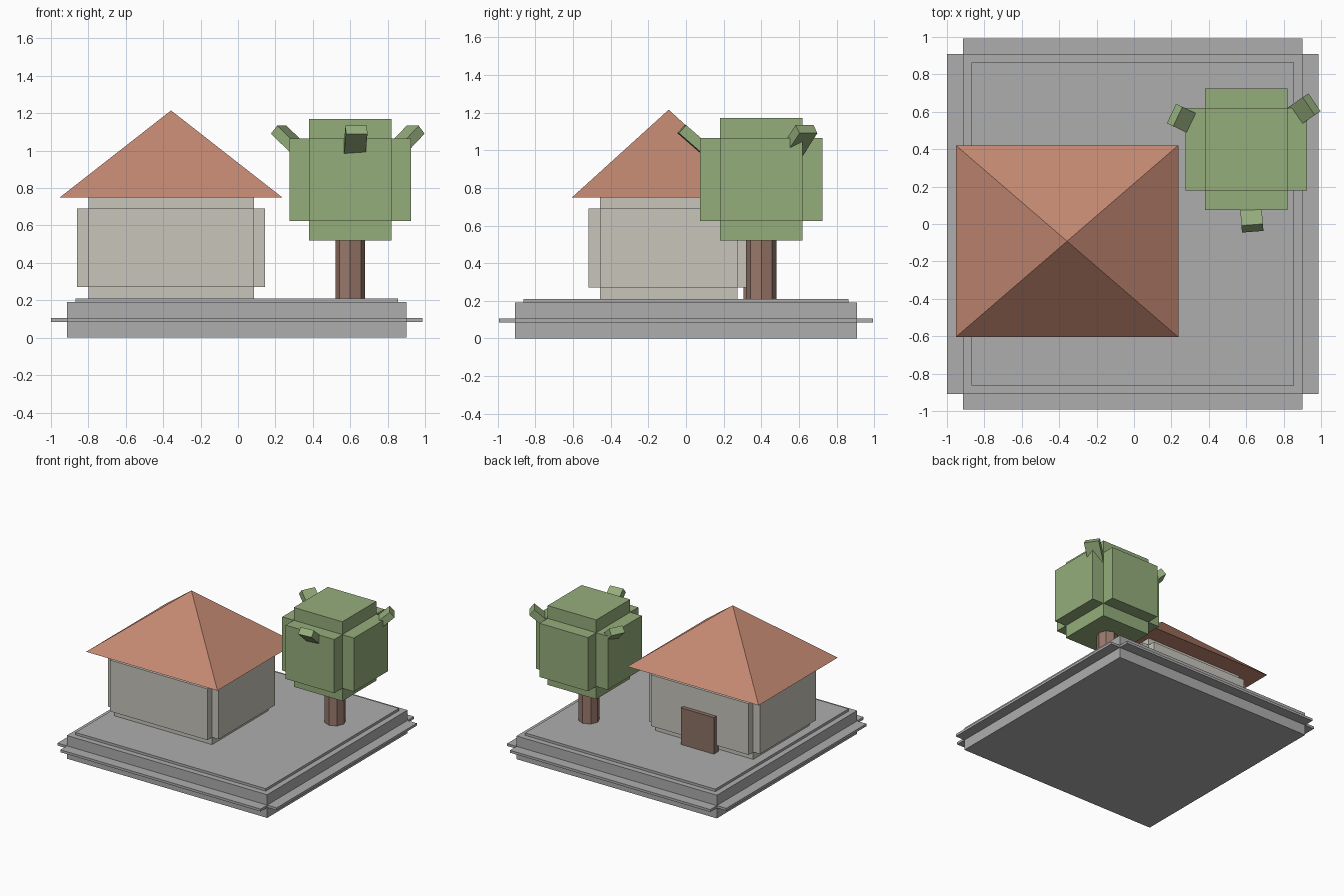
import bpy, bmesh
from math import radians, pi
from mathutils import Matrix, Vector

if "Cube" in bpy.data.objects:
    bpy.data.objects.remove(bpy.data.objects["Cube"])


def paint(name, rgb):
    m = bpy.data.materials.new(name)
    m.diffuse_color = (*rgb, 1)
    m.use_nodes = True
    m.node_tree.nodes["Principled BSDF"].inputs["Base Color"].default_value = m.diffuse_color
    return m


STONE = paint("stone", (0.42, 0.42, 0.42))
PLASTER = paint("plaster", (0.58, 0.56, 0.5))
TILE = paint("tile", (0.55, 0.25, 0.17))
WOOD = paint("wood", (0.27, 0.17, 0.13))
BARK = paint("bark", (0.32, 0.19, 0.15))
LEAF = paint("leaf", (0.3, 0.42, 0.2))


def finish(name, bm, mat, matrix=Matrix()):
    mesh = bpy.data.meshes.new(name)
    bm.to_mesh(mesh)
    bm.free()
    mesh.materials.append(mat)
    obj = bpy.data.objects.new(name, mesh)
    obj.matrix_world = matrix
    bpy.context.collection.objects.link(obj)
    return obj


def block(name, center, size, mat, step=0.0, rotation=Matrix()):
    """Box; with a step, every face is pushed outward to leave notched edges."""
    bm = bmesh.new()
    bmesh.ops.create_cube(bm, size=1)
    bmesh.ops.scale(bm, vec=size, verts=bm.verts)
    if step:
        bm.normal_update()
        for face in list(bm.faces):
            n = face.normal.copy()
            new = bmesh.ops.extrude_discrete_faces(bm, faces=[face])["faces"][0]
            bmesh.ops.translate(bm, vec=n * step, verts=new.verts)
        bmesh.ops.recalc_face_normals(bm, faces=bm.faces)
    return finish(name, bm, mat, Matrix.Translation(center) @ rotation)


def cone(name, center, sides, r1, r2, height, mat, turn=0.0, stretch=(1, 1, 1)):
    """Upright cone, cylinder or pyramid."""
    bm = bmesh.new()
    bmesh.ops.create_cone(bm, cap_ends=True, segments=sides,
                          radius1=r1, radius2=r2, depth=height)
    bmesh.ops.rotate(bm, matrix=Matrix.Rotation(turn, 3, 'Z'), verts=bm.verts)
    bmesh.ops.scale(bm, vec=stretch, verts=bm.verts)
    bmesh.ops.remove_doubles(bm, verts=bm.verts, dist=1e-5)
    return finish(name, bm, mat, Matrix.Translation(center))


# Ground plinth and paving
block("plinth", (-0.0075, 0, 0.095), (1.816, 1.816, 0.02), STONE, 0.085)
block("paving", (-0.0075, 0, 0.195), (1.725, 1.725, 0.03), STONE)

# House: walls, pyramid roof, door on the back wall
HX, HY = -0.358, -0.092
block("house_walls", (HX, HY, 0.48), (0.885, 0.73, 0.42), PLASTER, 0.06)
cone("roof", (HX, HY, 0.9825), 4, 0.5 ** 0.5, 0, 0.465, TILE,
     turn=pi / 4, stretch=(1.19, 1.026, 1))
block("door", (HX, 0.335, 0.355), (0.30, 0.06, 0.31), WOOD)

# Tree: trunk, notched crown, three sprigs leaning outward
TREE = Vector((0.6, 0.4, 0))
cone("trunk", TREE + Vector((0, 0, 0.39)), 8, 0.08, 0.08, 0.38, BARK)
block("crown", TREE + Vector((0, 0, 0.845)), (0.44, 0.44, 0.44), LEAF, 0.105)
LENGTH = 0.25
for i in range(3):
    spin = Matrix.Rotation(radians(34.5 + 120 * i), 4, 'Z')
    rot = spin @ Matrix.Rotation(radians(-41), 4, 'Y')
    tip = TREE + spin @ Vector((0.424, 0, 1.112))
    block(f"sprig_{i + 1}", tip - rot @ Vector((LENGTH / 2, 0, 0)),
          (LENGTH, 0.115, 0.057), LEAF, rotation=rot)
